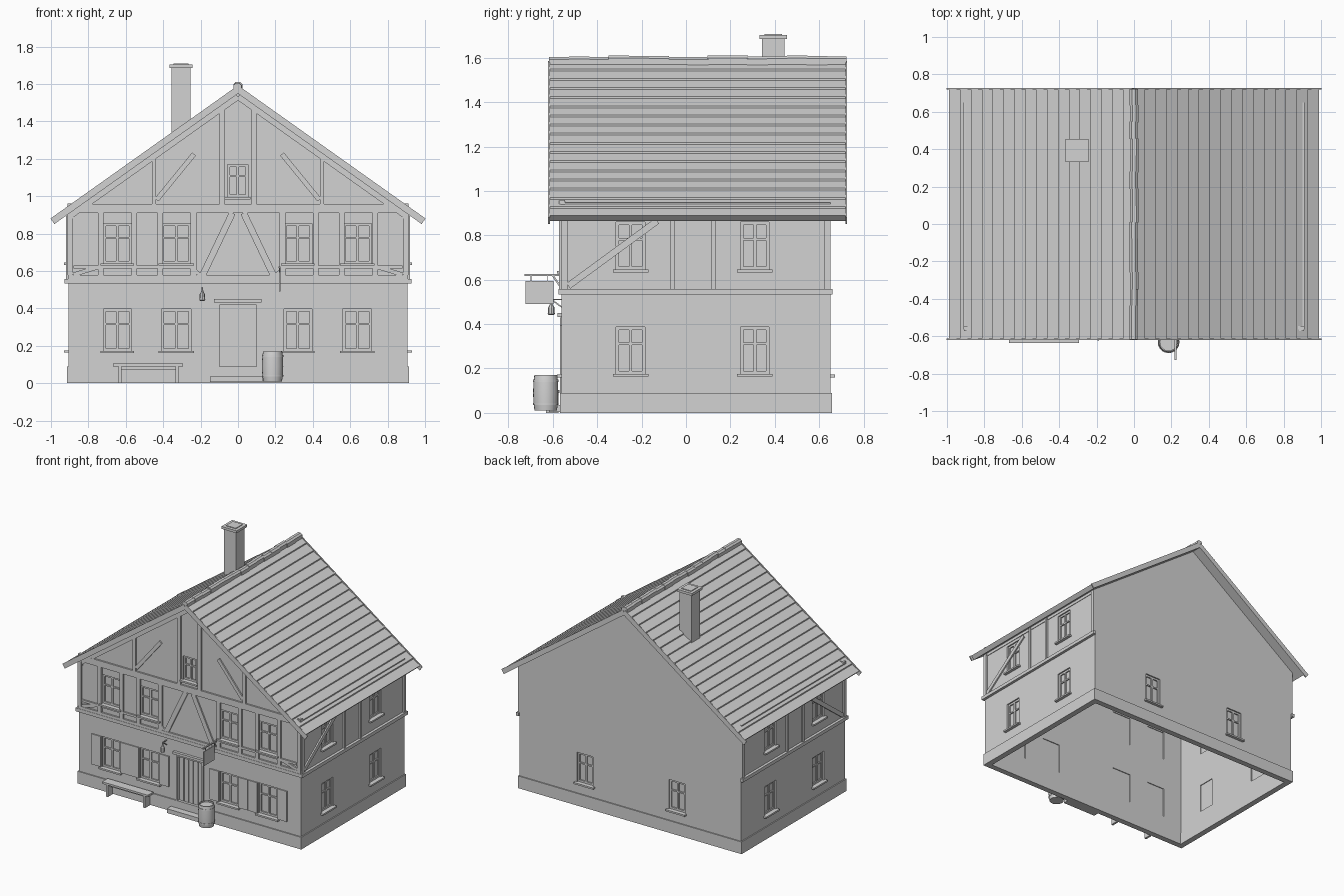
import bpy, bmesh, math, random
from mathutils import Vector, Matrix

if "Cube" in bpy.data.objects:
    bpy.data.objects.remove(bpy.data.objects["Cube"])

random.seed(4)
GREY = bpy.data.materials.new("plain_grey")
GREY.diffuse_color = (0.65, 0.65, 0.65, 1)
GREY.use_nodes = True
GREY.node_tree.nodes["Principled BSDF"].inputs["Base Color"].default_value = GREY.diffuse_color

FRONT, BACK, SIDE = -0.56, 0.65, 0.907     # wall planes
PEAK, SLOPE = 1.59, 0.71                   # roof line


def place(side, u, d, z):
    """u along the wall, d outwards from it, z up"""
    return {"front": (u, FRONT - d, z), "back": (u, BACK + d, z),
            "right": (SIDE + d, u, z), "left": (-SIDE - d, u, z)}[side]


def prism(bm, side, pts, d0, d1):
    a = [bm.verts.new(place(side, u, d0, z)) for u, z in pts]
    b = [bm.verts.new(place(side, u, d1, z)) for u, z in pts]
    bm.faces.new(a)
    bm.faces.new(b[::-1])
    n = len(a)
    for i in range(n):
        j = (i + 1) % n
        bm.faces.new((a[i], b[i], b[j], a[j]))


def rect(bm, side, u0, u1, z0, z1, d0, d1):
    prism(bm, side, [(u0, z0), (u1, z0), (u1, z1), (u0, z1)], d0, d1)


def bar(bm, side, u0, z0, u1, z1, w, d0, d1):
    t = Vector((u1 - u0, z1 - z0)).normalized() * w / 2
    prism(bm, side, [(u0 - t.y, z0 + t.x), (u1 - t.y, z1 + t.x),
                     (u1 + t.y, z1 - t.x), (u0 + t.y, z0 - t.x)], d0, d1)


def box(bm, x0, x1, y0, y1, z0, z1):
    rect(bm, "front", x0, x1, z0, z1, FRONT - y0, FRONT - y1)


def lathe(bm, profile, cx, cy, seg):
    rings = [[bm.verts.new((cx + r * math.cos(2 * math.pi * i / seg),
                            cy + r * math.sin(2 * math.pi * i / seg), z))
              for i in range(seg)] for r, z in profile]
    for a, b in zip(rings, rings[1:]):
        for i in range(seg):
            j = (i + 1) % seg
            bm.faces.new((a[i], a[j], b[j], b[i]))
    bm.faces.new(rings[0][::-1])
    bm.faces.new(rings[-1])


def finish(bm, name):
    bmesh.ops.recalc_face_normals(bm, faces=bm.faces)
    me = bpy.data.meshes.new(name)
    bm.to_mesh(me)
    bm.free()
    ob = bpy.data.objects.new(name, me)
    bpy.context.collection.objects.link(ob)
    me.materials.append(GREY)
    return ob


# Window openings: side, u0, u1, z0, z1
windows = []
for u0, u1 in ((-.72, -.57), (-.41, -.25), (.245, .395), (.56, .715)):
    windows += [("front", u0, u1, .172, .397), ("front", u0, u1, .64, .855)]
windows.append(("front", -.057, .053, .995, 1.17))
for s in ("left", "right"):
    for u0, u1 in ((-.315, -.185), (.245, .375)):
        windows += [(s, u0, u1, .175, .388), (s, u0, u1, .645, .86)]
windows += [("back", .305, .435, .172, .39), ("back", -.445, -.315, .172, .39)]

# Walls with cut openings
bm = bmesh.new()
for w in windows:
    rect(bm, *w, -.1, .1)
rect(bm, "front", -.11, .11, .05, .43, -.1, .1)
cutter = finish(bm, "opening_cutter")
cutter.hide_render = True
gable = [(-SIDE, .03), (SIDE, .03), (SIDE, .918), (0, 1.562), (-SIDE, .918)]
flat = [(FRONT + .03, .03), (BACK - .03, .03), (BACK - .03, .918), (FRONT + .03, .918)]
for s in ("front", "back", "left", "right"):
    bm = bmesh.new()
    if s in ("front", "back"):
        prism(bm, s, gable, -.03, 0)
    else:
        prism(bm, s, flat, -.03, 0)
    wall = finish(bm, s + "_wall")
    mod = wall.modifiers.new("openings", "BOOLEAN")
    mod.object, mod.operation, mod.solver = cutter, "DIFFERENCE", "EXACT"
    bpy.context.view_layer.update()
    cut = bpy.data.meshes.new_from_object(
        wall.evaluated_get(bpy.context.evaluated_depsgraph_get()))
    wall.modifiers.clear()
    wall.data = cut
bpy.data.objects.remove(cutter)

# Window frames, panes and sills
bm, panes, sills = bmesh.new(), bmesh.new(), bmesh.new()
for s, u0, u1, z0, z1 in windows:
    f, m, zc = .014, (u0 + u1) / 2, z0 + (z1 - z0) * .64
    for a, b, c, d in ((u0, u0 + f, z0, z1), (u1 - f, u1, z0, z1),
                       (u0 + f, u1 - f, z0, z0 + f), (u0 + f, u1 - f, z1 - f, z1),
                       (m - f / 2, m + f / 2, z0 + f, z1 - f),
                       (u0 + f, u1 - f, zc - .005, zc + .005)):
        rect(bm, s, a, b, c, d, -.024, -.01)
    rect(panes, s, u0, u1, z0, z1, -.024, -.019)
    rect(sills, s, u0 - .015, u1 + .015, z0 - .012, z0, -.015, .022)
finish(bm, "window_frames")
finish(panes, "window_panes")
finish(sills, "window_sills")

# Shutters beside the ground floor front windows
bm = bmesh.new()
for s, u0, u1, z0, z1 in windows:
    if s == "front" and z0 < .5:
        rect(bm, s, u0 - .08, u0 - .005, z0, z1, 0, .008)
        rect(bm, s, u1 + .005, u1 + .08, z0, z1, 0, .008)
finish(bm, "shutters")

# Plinth ring and the beam band between storeys (front and sides)
bm = bmesh.new()
for s in ("front", "back"):
    rect(bm, s, -SIDE - .008, SIDE + .008, 0, .09, -.035, .008)
for s in ("left", "right"):
    rect(bm, s, FRONT + .035, BACK - .035, 0, .09, -.035, .008)
finish(bm, "plinth")
bm = bmesh.new()
rect(bm, "front", -SIDE - .02, SIDE + .02, .533, .558, 0, .014)
for s in ("left", "right"):
    rect(bm, s, FRONT, BACK + .01, .533, .558, 0, .02)
finish(bm, "storey_band")

# Timber framing of the front
T = .012
bm = bmesh.new()
rect(bm, "front", -.91, .91, .91, .957, 0, T)
rect(bm, "front", -.91, .91, .558, .578, 0, T)
for k in (-1, 1):
    for c, w in ((.897, .03), (.733, .03), (.555, .03), (.415, .03), (.238, .03)):
        rect(bm, "front", k * c - w / 2, k * c + w / 2, .578, .91, 0, T)
    bar(bm, "front", k * .88, .622, k * .24, .622, .016, 0, T - .001)
    bar(bm, "front", k * .03, .91, k * .19, .575, .035, 0, T - .002)
    bar(bm, "front", k * .88, .58, k * .75, .62, .022, 0, T - .002)
    bar(bm, "front", k * .25, .62, k * .2, .575, .02, 0, T - .003)
    for c, w in ((.45, .022), (.085, .028)):
        top = PEAK - .035 - SLOPE * c
        rect(bm, "front", k * c - w / 2, k * c + w / 2, .957, top, 0, T)
    bar(bm, "front", k * .435, .98, k * .235, 1.225, .026, 0, T - .002)
    bar(bm, "front", k * .9, PEAK - .06 - SLOPE * .9, 0, PEAK - .06, .03, 0, T - .001)
finish(bm, "front_timbers")

# Timber framing of the sides, the wall plate showing just above the roof
bm = bmesh.new()
for s in ("left", "right"):
    for c, w in ((-.548, .03), (-.06, .018), (.125, .018), (.637, .026)):
        rect(bm, s, c - w / 2, c + w / 2, .558, .91, 0, T)
    bar(bm, s, -.53, .572, -.13, .865, .03, 0, T - .002)
    rect(bm, s, FRONT - .005, BACK, .88, .948, -.006, .004)
    rect(bm, s, FRONT - .005, FRONT + .015, .88, .96, -.03, .005)
finish(bm, "side_timbers")

# Roof slopes with stepped tile rows, and verge boards
ROWS, EAVE, Y0, Y1 = 17, .988, -.617, .722
for k, name in ((-1, "left_roof"), (1, "right_roof")):
    bm = bmesh.new()
    pts = [(0, PEAK - .042), (k * (EAVE - .025), PEAK - .042 - SLOPE * (EAVE - .025))]
    for i in range(ROWS, 0, -1):
        x1, x0 = EAVE * i / ROWS, EAVE * (i - 1) / ROWS
        pts += [(k * x1, PEAK - SLOPE * x1), (k * x0, PEAK - .009 - SLOPE * x0)]
    prism(bm, "front", pts, FRONT - Y0, FRONT - Y1)
    finish(bm, name)
bm = bmesh.new()
for k in (-1, 1):
    for y in (Y0, Y1):
        bar(bm, "front", 0, PEAK - .02, k * .992, PEAK - .02 - SLOPE * .992, .036,
            FRONT - y - .004, FRONT - y + .004)
finish(bm, "verge_boards")

# Ridge tiles, laid a little unevenly
bm = bmesh.new()
N = 15
for i in range(N):
    y0 = Y0 + (Y1 - Y0) * i / N
    y1 = Y0 + (Y1 - Y0) * (i + 1) / N + .004
    h, x = random.uniform(-.006, .003), random.uniform(-.003, .003)
    prism(bm, "front", [(x + a, b + h) for a, b in
                        ((-.022, 1.568), (.022, 1.568), (.022, 1.597), (.01, 1.608),
                         (-.01, 1.608), (-.022, 1.597))], FRONT - y0, FRONT - min(y1, Y1))
finish(bm, "ridge_tiles")

# Chimney
bm = bmesh.new()
box(bm, -.355, -.255, .343, .443, 1.25, 1.69)
box(bm, -.367, -.243, .331, .455, 1.685, 1.703)
box(bm, -.345, -.265, .353, .433, 1.703, 1.708)
finish(bm, "chimney")

# Door: backing, planks, frame, lintel and step
bm = bmesh.new()
rect(bm, "front", -.11, .11, .05, .43, -.03, -.02)
for i in range(5):
    u = -.094 + i * .0385
    rect(bm, "front", u, u + .034, .09, .415, -.02, -.012)
rect(bm, "front", -.11, -.098, .09, .43, -.02, .008)
rect(bm, "front", .1, .112, .09, .43, -.02, .008)
rect(bm, "front", -.098, .1, .417, .43, -.02, .008)
rect(bm, "front", -.128, .125, .432, .45, 0, .02)
finish(bm, "door")
bm = bmesh.new()
box(bm, -.15, .13, -.617, -.56, .005, .036)
finish(bm, "door_step")

# Bench
bm = bmesh.new()
box(bm, -.667, -.293, -.635, -.57, .09, .104)
for x in (-.64, -.335):
    box(bm, x, x + .016, -.63, -.575, 0, .09)
box(bm, -.624, -.335, -.608, -.598, .07, .09)
finish(bm, "bench")

# Barrel with hoops
bm = bmesh.new()
lathe(bm, [(.05, .01), (.054, .035), (.057, .035), (.057, .045), (.055, .045), (.057, .09),
           (.055, .14), (.058, .14), (.057, .15), (.054, .15), (.051, .17),
           (.045, .17), (.045, .16)], .185, -.632, 24)
barrel = finish(bm, "barrel")
bpy.context.view_layer.objects.active = barrel
barrel.select_set(True)
bpy.ops.object.shade_smooth_by_angle(angle=math.radians(35))

# Hanging sign on its bracket
bm = bmesh.new()
box(bm, .217, .227, -.728, -.555, .617, .625)
box(bm, .219, .226, -.722, -.597, .49, .595)
for y in (-.70, -.625):
    box(bm, .221, .224, y, y + .004, .59, .62)
bar(bm, "right", -.56, .56, -.6, .618, .008, .218 - SIDE, .226 - SIDE)
finish(bm, "hanging_sign")

# Wall lantern
bm = bmesh.new()
box(bm, -.194, -.188, -.61, -.555, .508, .514)
bar(bm, "right", -.558, .475, -.605, .51, .006, -.194 - SIDE, -.188 - SIDE)
lathe(bm, [(.011, .44), (.016, .445), (.014, .475), (.006, .49), (.003, .51)], -.191, -.607, 8)
finish(bm, "wall_lantern")
